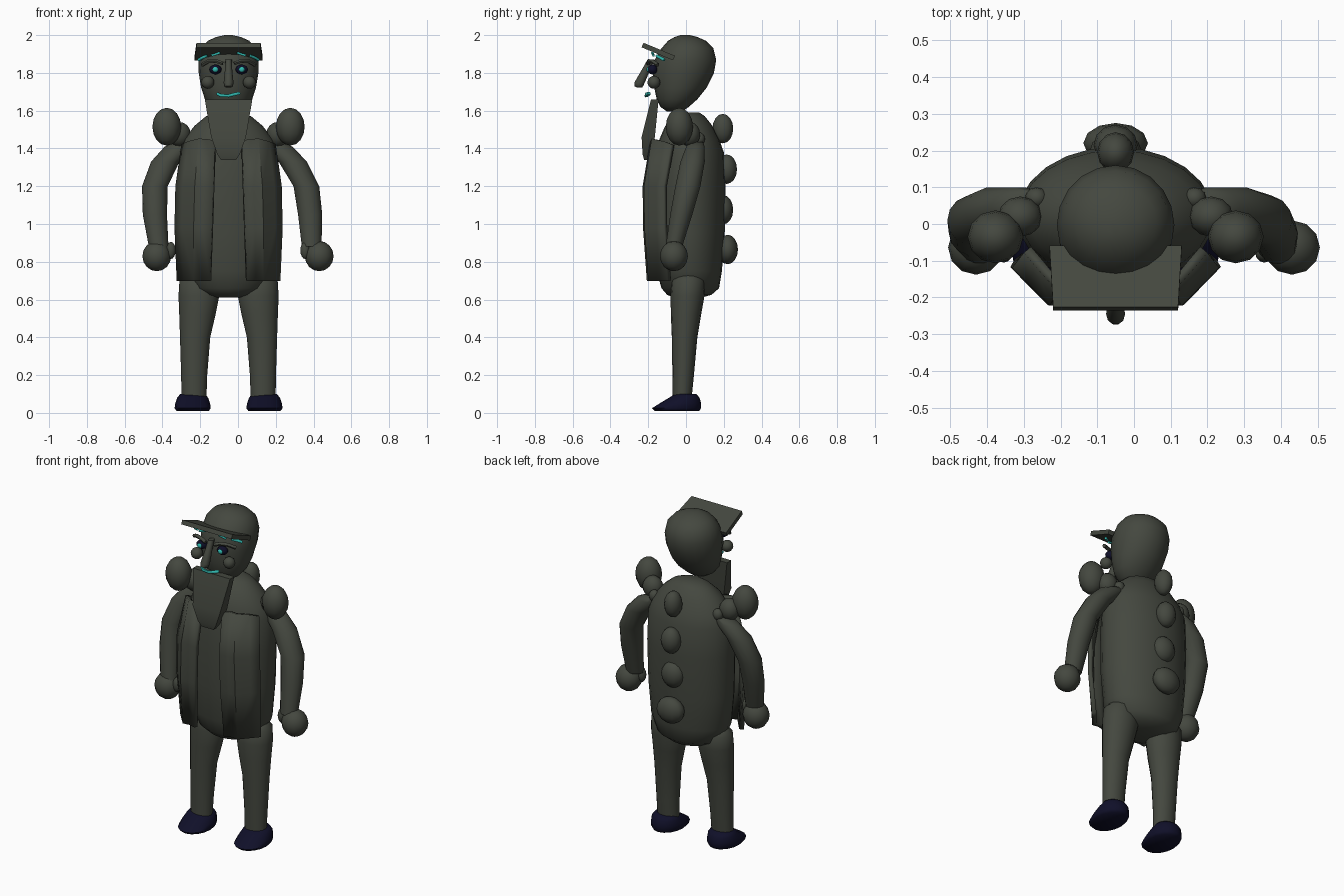
import bpy, bmesh, math

if "Cube" in bpy.data.objects:
    bpy.data.objects.remove(bpy.data.objects["Cube"])

CX = -0.05  # body centre line


def material(name, rgb):
    m = bpy.data.materials.new(name)
    m.diffuse_color = (*rgb, 1)
    m.use_nodes = True
    m.node_tree.nodes["Principled BSDF"].inputs["Base Color"].default_value = m.diffuse_color
    return m


STONE = material("grey_green", (0.058, 0.064, 0.050))
NAVY = material("dark_navy", (0.005, 0.005, 0.022))
TEAL = material("teal", (0.03, 0.48, 0.43))


def finish(ob, mat, angle=40):
    ob.data.materials.append(mat)
    bpy.ops.object.select_all(action='DESELECT')
    ob.select_set(True)
    bpy.context.view_layer.objects.active = ob
    bpy.ops.object.shade_smooth_by_angle(angle=math.radians(angle))
    return ob


def mesh_object(name, bm, mat, angle=40):
    bmesh.ops.recalc_face_normals(bm, faces=bm.faces)
    me = bpy.data.meshes.new(name)
    bm.to_mesh(me)
    bm.free()
    ob = bpy.data.objects.new(name, me)
    bpy.context.collection.objects.link(ob)
    return finish(ob, mat, angle)


def loft(name, rings, mat, n=20, square=False, angle=60):
    """Skin horizontal rings given as (x, y, z, rx, ry)."""
    bm = bmesh.new()
    if square:
        n = 4
    off, k = (math.pi / 4, math.sqrt(2)) if square else (0, 1)
    loops = []
    for x, y, z, rx, ry in rings:
        loops.append([bm.verts.new((x + k * rx * math.cos(off + math.tau * i / n),
                                    y + k * ry * math.sin(off + math.tau * i / n), z))
                      for i in range(n)])
    for a, b in zip(loops, loops[1:]):
        for i in range(n):
            j = (i + 1) % n
            bm.faces.new((a[i], a[j], b[j], b[i]))
    bm.faces.new(loops[0])
    bm.faces.new(loops[-1])
    return mesh_object(name, bm, mat, angle)


def ball(name, loc, size, mat=STONE, seg=12):
    bm = bmesh.new()
    bmesh.ops.create_uvsphere(bm, u_segments=seg, v_segments=seg * 2 // 3, radius=1)
    for v in bm.verts:
        v.co = [c * s + l for c, s, l in zip(v.co, size, loc)]
    return mesh_object(name, bm, mat, 60)


def tube(name, pts, r, mat):
    cu = bpy.data.curves.new(name, 'CURVE')
    cu.dimensions = '3D'
    cu.bevel_depth = r
    cu.bevel_resolution = 1
    cu.use_fill_caps = True
    sp = cu.splines.new('POLY')
    sp.points.add(len(pts) - 1)
    for p, co in zip(sp.points, pts):
        p.co = (*co, 1)
    ob = bpy.data.objects.new(name, cu)
    bpy.context.collection.objects.link(ob)
    bpy.ops.object.select_all(action='DESELECT')
    ob.select_set(True)
    bpy.context.view_layer.objects.active = ob
    bpy.ops.object.convert(target='MESH')
    return finish(bpy.context.object, mat, 60)


def span(z, rx, y0, y1, x=CX):
    """Ring from its front and back y."""
    return (x, (y0 + y1) / 2, z, rx, (y1 - y0) / 2)


# Torso
loft("torso", [span(*r) for r in [
    (0.61, 0.07, -0.06, 0.08), (0.625, 0.14, -0.10, 0.135), (0.66, 0.205, -0.13, 0.175),
    (0.75, 0.245, -0.155, 0.19), (0.95, 0.262, -0.17, 0.205), (1.2, 0.268, -0.17, 0.21),
    (1.38, 0.262, -0.155, 0.20), (1.45, 0.235, -0.14, 0.175), (1.52, 0.18, -0.11, 0.14),
    (1.57, 0.12, -0.06, 0.10), (1.59, 0.06, -0.03, 0.07)]], STONE, 24)

# Head
loft("head", [span(*r) for r in [
    (1.595, 0.05, -0.10, -0.02), (1.62, 0.09, -0.135, 0.015), (1.66, 0.125, -0.155, 0.06),
    (1.72, 0.145, -0.168, 0.108), (1.80, 0.158, -0.175, 0.148), (1.87, 0.16, -0.165, 0.16),
    (1.93, 0.145, -0.13, 0.145), (1.97, 0.11, -0.095, 0.105), (1.99, 0.065, -0.06, 0.06),
    (2.0, 0.02, -0.03, 0.02)]], STONE, 20)

# Cap brim, tilted up toward the front
bm = bmesh.new()
bmesh.ops.create_cube(bm, size=1)
for v in bm.verts:
    w = 0.36 if v.co.y > 0 else 0.34
    v.co = (v.co.x * w, v.co.y * 0.18, v.co.z * 0.026)
brim = mesh_object("cap_brim", bm, STONE, 30)
brim.location = (CX, -0.147, 1.913)
brim.rotation_euler.x = -math.atan2(0.07, 0.17)

# Nose
loft("nose", [(CX, -0.185, 1.87, 0.017, 0.02), (CX, -0.215, 1.81, 0.02, 0.024),
              (CX, -0.245, 1.75, 0.026, 0.029), (CX, -0.25, 1.73, 0.024, 0.024),
              (CX, -0.245, 1.722, 0.014, 0.014)], STONE, 10)

# Beard
loft("beard", [span(*r) for r in [
    (1.34, 0.04, -0.222, -0.195), (1.37, 0.06, -0.23, -0.185),
    (1.46, 0.092, -0.235, -0.165), (1.66, 0.126, -0.185, -0.145)]], STONE, square=True, angle=30)

# Mouth
tube("mouth", [(CX - 0.06, -0.195, 1.69), (CX - 0.04, -0.207, 1.68), (CX, -0.212, 1.679),
               (CX + 0.035, -0.208, 1.688), (CX + 0.058, -0.195, 1.692)], 0.009, TEAL)

# Spine bumps, wider toward the bottom
for i, (y, z, rx) in enumerate([(0.195, 1.505, 0.05), (0.215, 1.29, 0.06),
                                (0.195, 1.075, 0.072), (0.22, 0.865, 0.088)]):
    ball(f"spine_bump_{i + 1}", (CX, y, z), (rx, 0.055, 0.078))


def coat_flap(name, s):
    """Folded panel hanging over the chest; rows are z, outer, inner, front y."""
    rows = [(1.44, 0.24, 0.07, -0.175), (1.2, 0.272, 0.078, -0.215),
            (0.98, 0.277, 0.085, -0.213), (0.70, 0.265, 0.095, -0.193)]
    folds = [(0, 0.105, -0.02), (0.2, 0.065, -0.005), (0.5, 0.005, 0.01),
             (0.72, 0.012, 0.008), (1, -0.002, 0)]
    bm = bmesh.new()
    grid = []
    for k, (z, o, i, y) in enumerate(rows):
        grid.append([bm.verts.new((CX + s * (o + (i - o) * t), y + dy, z + (dz if k == 0 else 0)))
                     for t, dy, dz in folds])
    for a, b in zip(grid, grid[1:]):
        for j in range(len(folds) - 1):
            bm.faces.new((a[j], a[j + 1], b[j + 1], b[j]))
    ob = mesh_object(name, bm, STONE, 25)
    mod = ob.modifiers.new("thickness", 'SOLIDIFY')
    mod.thickness = 0.026
    mod.offset = 0


for s, side in ((-1, "left"), (1, "right")):
    def at(dx, y, z):
        return (CX + s * dx, y, z)

    coat_flap(f"{side}_coat_flap", s)

    # Face details
    ball(f"{side}_eye", at(0.07, -0.178, 1.818), (0.033, 0.026, 0.026), NAVY)
    ball(f"{side}_pupil", at(0.07, -0.2, 1.818), (0.016, 0.01, 0.014), TEAL, 9)
    ball(f"{side}_cheek", at(0.11, -0.17, 1.75), (0.034, 0.034, 0.034))
    tube(f"{side}_brow", [at(0.14, -0.15, 1.842), at(0.105, -0.18, 1.862),
                          at(0.065, -0.195, 1.863), at(0.03, -0.2, 1.85)], 0.011, STONE)
    tube(f"{side}_outer_glow", [at(0.158, -0.115, 1.868), at(0.14, -0.135, 1.88),
                                at(0.115, -0.155, 1.89)], 0.008, TEAL)
    tube(f"{side}_inner_glow", [at(0.09, -0.172, 1.892), at(0.045, -0.178, 1.906)], 0.007, TEAL)

    # Shoulder knobs
    ball(f"{side}_shoulder_knob", at(0.327, -0.035, 1.515), (0.076, 0.072, 0.1))
    ball(f"{side}_inner_knob", at(0.26, 0.02, 1.475), (0.06, 0.055, 0.065))
    ball(f"{side}_small_knob", at(0.215, 0.07, 1.45), (0.032, 0.03, 0.035))

    # Arm, hand and thumb
    xs = (-0.28, -0.31, -0.385, -0.44, -0.44, -0.42) if s < 0 else (0.18, 0.21, 0.29, 0.362, 0.382, 0.39)
    arm = [(1.435, 0.05, 0.05, 0.04), (1.41, 0.05, 0.078, 0.05), (1.33, 0.035, 0.075, 0.066),
           (1.2, 0.01, 0.068, 0.068), (1.05, -0.025, 0.064, 0.06), (0.88, -0.064, 0.052, 0.045)]
    loft(f"{side}_arm", [(x, y, z, rx, ry) for x, (z, y, rx, ry) in zip(xs, arm)], STONE, 14)
    ball(f"{side}_hand", (s * 0.43, -0.064, 0.83), (0.076, 0.074, 0.08))
    ball(f"{side}_thumb", (s * 0.355, -0.08, 0.86), (0.025, 0.025, 0.045))

    # Leg
    loft(f"{side}_leg", [span(z, rx, y0, y1, CX + s * dx) for z, dx, rx, y0, y1 in [
        (0.08, 0.183, 0.066, -0.07, 0.03), (0.2, 0.182, 0.069, -0.072, 0.042),
        (0.4, 0.177, 0.08, -0.075, 0.06), (0.52, 0.165, 0.096, -0.08, 0.08),
        (0.62, 0.157, 0.108, -0.082, 0.098), (0.70, 0.16, 0.1, -0.075, 0.1),
        (0.74, 0.16, 0.06, -0.04, 0.07)]], STONE, 16)

    # Shoe with a low toe
    loft(f"{side}_shoe", [span(z, rx, y0, y1, CX + s * 0.19) for z, rx, y0, y1 in [
        (0.01, 0.085, -0.165, 0.07), (0.025, 0.096, -0.18, 0.08), (0.05, 0.092, -0.14, 0.08),
        (0.08, 0.082, -0.09, 0.072), (0.1, 0.066, -0.06, 0.055)]], NAVY, 16)
